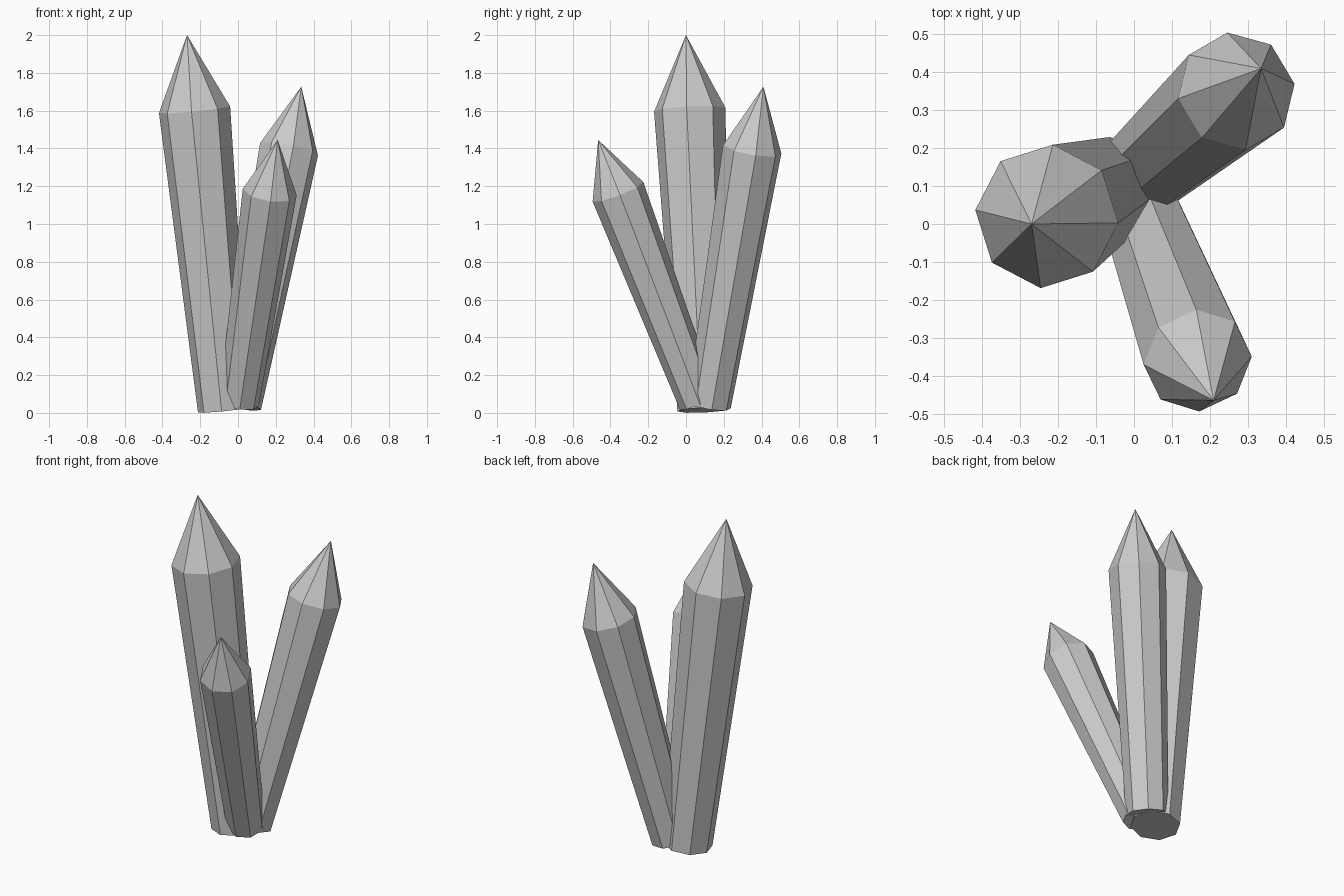
import bpy, bmesh, math
from mathutils import Vector

if "Cube" in bpy.data.objects:
    bpy.data.objects.remove(bpy.data.objects["Cube"])

SIDES = 8


def crystal(name, base, shoulder, tip, r_base, r_top, phase):
    """Tilted, widening octagonal shaft with a pointed cap."""
    base, shoulder, tip = Vector(base), Vector(shoulder), Vector(tip)
    tilt = Vector((0, 0, 1)).rotation_difference(tip - base)
    bm = bmesh.new()

    def ring(centre, r):
        verts = []
        for i in range(SIDES):
            a = math.radians(phase) + math.tau * i / SIDES
            p = Vector((r * math.cos(a), r * math.sin(a), 0))
            verts.append(bm.verts.new(centre + tilt @ p))
        return verts

    low, high = ring(base, r_base), ring(shoulder, r_top)
    apex = bm.verts.new(tip)
    bm.faces.new(low[::-1])
    for i in range(SIDES):
        j = (i + 1) % SIDES
        bm.faces.new((low[i], low[j], high[j], high[i]))
        bm.faces.new((high[i], high[j], apex))

    mesh = bpy.data.meshes.new(name)
    bm.to_mesh(mesh)
    bm.free()
    bpy.context.collection.objects.link(bpy.data.objects.new(name, mesh))


# Tall crystal on the left
crystal("large_crystal", (-0.075, 0.092, 0.015), (-0.23, 0.02, 1.605),
        (-0.27, 0.0, 2.0), 0.138, 0.19, -5)
# Middle-sized crystal leaning to the back right
crystal("medium_crystal", (0.008, 0.122, 0.04), (0.27, 0.35, 1.395),
        (0.335, 0.41, 1.727), 0.117, 0.158, 8)
# Short crystal leaning to the front right
crystal("small_crystal", (0.006, 0.067, 0.055), (0.168, -0.36, 1.17),
        (0.21, -0.465, 1.445), 0.106, 0.144, 3)
